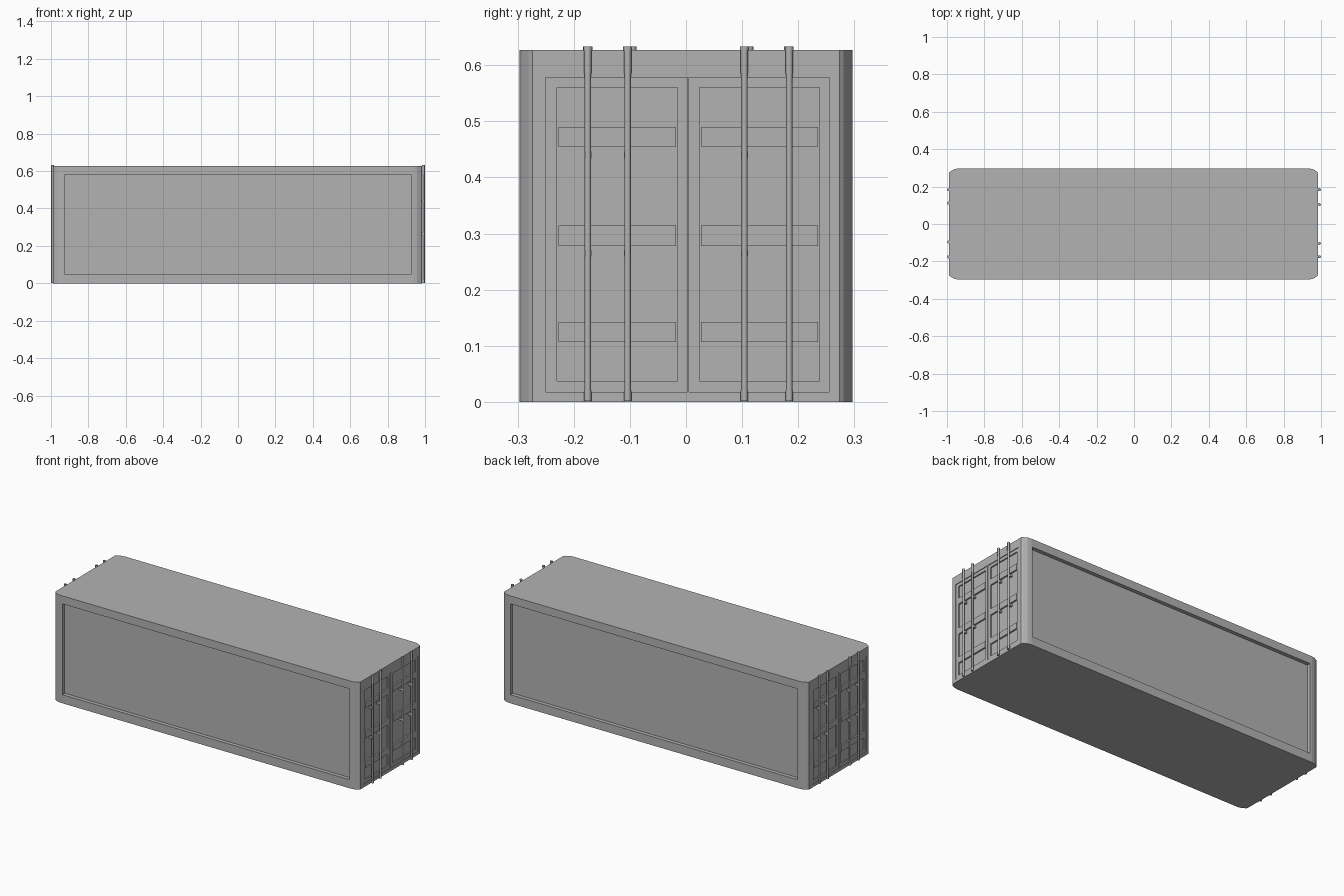
import bpy, bmesh

if "Cube" in bpy.data.objects:
    bpy.data.objects.remove(bpy.data.objects["Cube"])

H = 0.627                      # body height
END = {1: 0.984, -1: 0.988}    # end wall distance, right and left
SIDE = 0.297                   # long wall position

grey = bpy.data.materials.new("dark_grey")
grey.diffuse_color = (0.45, 0.45, 0.45, 1)
grey.use_nodes = True
grey.node_tree.nodes["Principled BSDF"].inputs["Base Color"].default_value = grey.diffuse_color


def mesh_object(name, bm):
    bm.normal_update()
    bmesh.ops.recalc_face_normals(bm, faces=bm.faces[:])
    me = bpy.data.meshes.new(name)
    bm.to_mesh(me)
    bm.free()
    me.materials.append(grey)
    ob = bpy.data.objects.new(name, me)
    bpy.context.collection.objects.link(ob)
    return ob


def add_box(bm, x, y, z):
    v = bmesh.ops.create_cube(bm, size=1)["verts"]
    for p in v:
        p.co = [(r[0] + r[1]) / 2 + c * (r[1] - r[0]) for c, r in zip(p.co, (x, y, z))]


def add_rod(bm, y, x, r, z0, z1):
    v = bmesh.ops.create_cone(bm, cap_ends=True, segments=8, radius1=r, radius2=r, depth=z1 - z0)["verts"]
    bmesh.ops.translate(bm, verts=v, vec=(x, y, (z0 + z1) / 2))


def turn(bm, s):
    # the left end is the right one turned by half a revolution
    for v in bm.verts:
        v.co.x *= s
        v.co.y *= s


# Body: plan outline with softened corners, extruded upward
def corner(s):
    e = END[s]
    return [(e, 0.274), (e - 0.006, 0.281), (e - 0.027, 0.293), (e - 0.049, SIDE)]


left = [(-x, y) for x, y in corner(-1)]
upper = corner(1) + left[::-1]
outline = upper + [(x, -y) for x, y in upper[::-1]]
bm = bmesh.new()
base = bm.faces.new([bm.verts.new((x, y, 0)) for x, y in outline])
top = bmesh.ops.extrude_face_region(bm, geom=[base])["geom"]
bmesh.ops.translate(bm, verts=[g for g in top if isinstance(g, bmesh.types.BMVert)], vec=(0, 0, H))
body = mesh_object("container_body", bm)


def cut(x, y, z, s):
    bm = bmesh.new()
    add_box(bm, x, y, z)
    turn(bm, s)
    cutter = mesh_object("cutter", bm)
    cutter.hide_render = True
    mod = body.modifiers.new("recess", "BOOLEAN")
    mod.operation = "DIFFERENCE"
    mod.solver = "EXACT"
    mod.object = cutter
    bpy.context.view_layer.objects.active = body
    bpy.ops.object.modifier_apply(modifier=mod.name)
    bpy.data.objects.remove(cutter)


def smooth(ob):
    bpy.ops.object.select_all(action="DESELECT")
    ob.select_set(True)
    bpy.context.view_layer.objects.active = ob
    bpy.ops.object.shade_smooth_by_angle(angle=0.9)


LEAVES = [(-0.25, 0.0025), (0.0055, 0.255)]
PANELS = [(-0.23, -0.015), (0.024, 0.238)]
RODS = {1: [-0.175, -0.104, 0.104, 0.184], -1: [-0.183, -0.112, 0.096, 0.176]}
BARS = [(0.107, 0.142), (0.278, 0.314), (0.455, 0.49)]

for s, tag in ((1, "right"), (-1, "left")):
    e = END[s]
    # Long wall recess, door leaf recesses and door panel recesses
    cut((-0.927, 0.927), (-SIDE - 0.1, -SIDE + 0.022), (0.05, 0.58), s)
    for leaf in LEAVES:
        cut((e - 0.004, 1.1), leaf, (0.018, 0.578), s)
    for panel in PANELS:
        cut((e - 0.011, 1.1), panel, (0.037, 0.56), s)

    # Horizontal door ribs
    bm = bmesh.new()
    for a, b in PANELS:
        for z in BARS:
            add_box(bm, (e - 0.014, e - 0.002), (a + 0.003, b - 0.003), z)
    turn(bm, s)
    mesh_object(tag + "_door_ribs", bm)

    # Locking rods with slightly thicker end sleeves and a top cap
    bm = bmesh.new()
    for y in RODS[s]:
        add_rod(bm, y, 0.993, 0.0058, 0.005, 0.63)
        add_rod(bm, y, 0.993, 0.0066, 0.585, 0.628)
        add_rod(bm, y, 0.992, 0.008, 0.626, 0.633)
        add_rod(bm, y, 0.993, 0.0066, 0.002, 0.02)
    turn(bm, s)
    smooth(mesh_object(tag + "_locking_rods", bm))

    # Small rod brackets below the upper ribs
    bm = bmesh.new()
    for y in RODS[s]:
        for z in (0.265, 0.44):
            add_box(bm, (e - 0.013, 0.994), (y - 0.0062, y + 0.0062), (z - 0.006, z + 0.006))
    turn(bm, s)
    mesh_object(tag + "_rod_brackets", bm)
